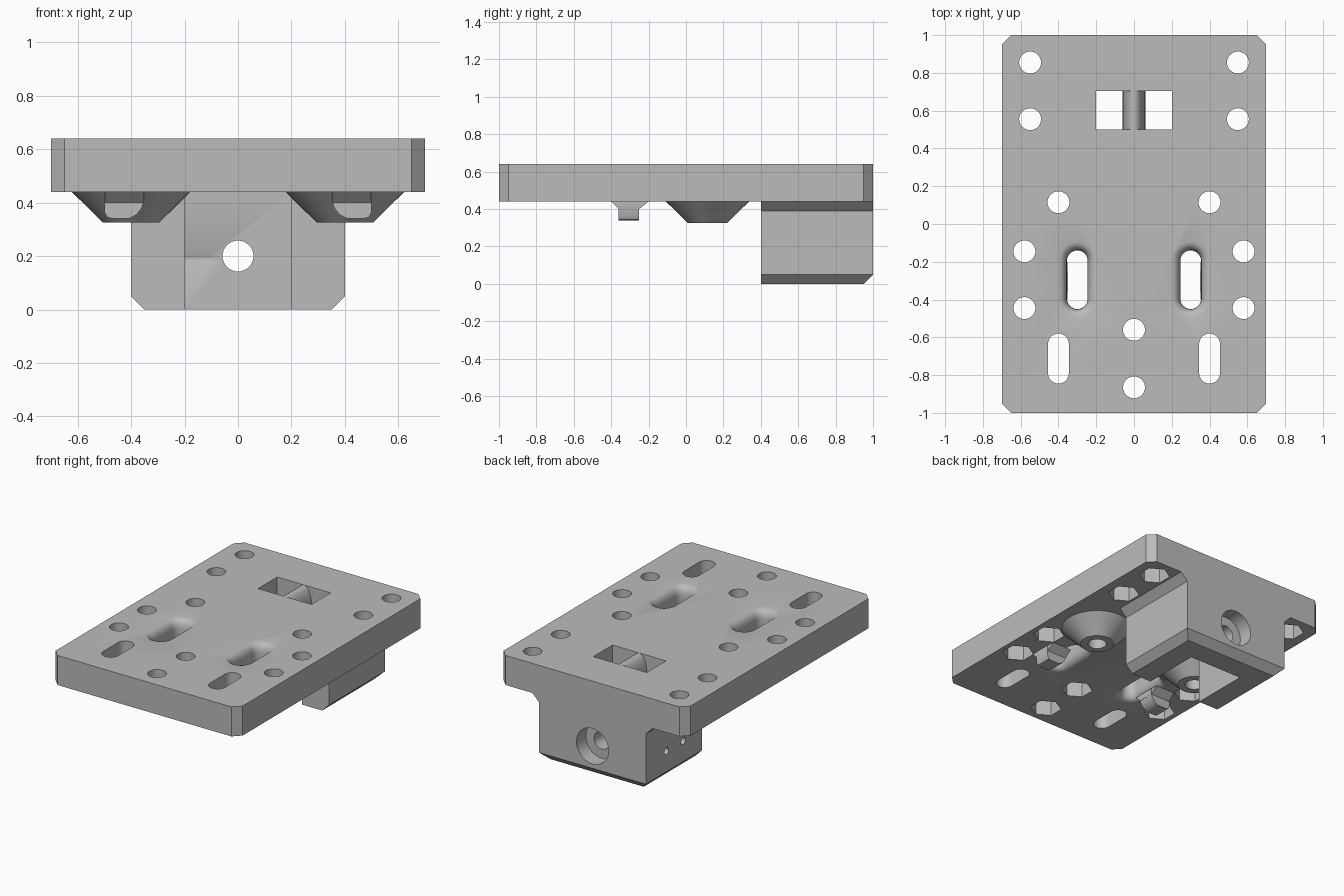
import bpy, bmesh
from math import cos, sin, pi, radians

if "Cube" in bpy.data.objects:
    bpy.data.objects.remove(bpy.data.objects["Cube"])

grey = bpy.data.materials.new("plain grey")
grey.use_nodes = True
colour = (0.5, 0.5, 0.5, 1)
grey.diffuse_color = colour
grey.node_tree.nodes["Principled BSDF"].inputs["Base Color"].default_value = colour


def loft(name, rings):
    """Solid through a list of matching point rings, capped at both ends."""
    bm = bmesh.new()
    rows = [[bm.verts.new(p) for p in ring] for ring in rings]
    n = len(rows[0])
    for low, high in zip(rows, rows[1:]):
        for i in range(n):
            j = (i + 1) % n
            bm.faces.new((low[i], low[j], high[j], high[i]))
    bm.faces.new(rows[0][::-1])
    bm.faces.new(rows[-1])
    bmesh.ops.recalc_face_normals(bm, faces=bm.faces)
    mesh = bpy.data.meshes.new(name)
    bm.to_mesh(mesh)
    bm.free()
    mesh.materials.append(grey)
    ob = bpy.data.objects.new(name, mesh)
    bpy.context.collection.objects.link(ob)
    return ob


def prism(name, outline, axis, start, end):
    place = {"x": lambda p, d: (d, p[0], p[1]),
             "y": lambda p, d: (p[0], d, p[1]),
             "z": lambda p, d: (p[0], p[1], d)}[axis]
    return loft(name, [[place(p, d) for p in outline] for d in (start, end)])


def circle(u, v, r, n=32, turn=0.0):
    return [(u + r * cos(2 * pi * i / n + turn), v + r * sin(2 * pi * i / n + turn))
            for i in range(n)]


def rect(u0, u1, v0, v1):
    return [(u0, v0), (u1, v0), (u1, v1), (u0, v1)]


def stadium(x, y0, y1, r, n=16):
    """Long hole outline running along y between y0 and y1."""
    top = [(x + r * cos(pi * i / n), y1 - r0 + r * sin(pi * i / n))
           for r0 in [SLOT_R] for i in range(n + 1)]
    low = [(x - r * cos(pi * i / n), y0 + SLOT_R - r * sin(pi * i / n))
           for i in range(n + 1)]
    return top + low


def cut(ob, cutter):
    mod = ob.modifiers.new("cut", "BOOLEAN")
    mod.operation = "DIFFERENCE"
    mod.solver = "EXACT"
    mod.object = cutter
    bpy.context.view_layer.objects.active = ob
    bpy.ops.object.modifier_apply(modifier=mod.name)
    bpy.data.objects.remove(cutter)


HOLE_R, SLOT_R = 0.058, 0.055
BASE, TOP = 0.44, 0.64
parts = []

# Main plate with clipped corners
c = 0.05
outline = [(-0.7, c - 1), (c - 0.7, -1), (0.7 - c, -1), (0.7, c - 1),
           (0.7, 1 - c), (0.7 - c, 1), (c - 0.7, 1), (-0.7, 1 - c)]
plate = prism("plate", outline, "z", BASE, TOP)
parts.append(plate)

# Bolt holes with hexagonal nut pockets underneath
bolts = [(0, -0.56), (0, -0.865)]
for s in (-1, 1):
    bolts += [(s * 0.55, 0.855), (s * 0.55, 0.555), (s * 0.58, -0.145), (s * 0.58, -0.445)]
for x, y in bolts:
    cut(plate, prism("hole", circle(x, y, HOLE_R), "z", 0.3, 0.8))
    cut(plate, prism("nut", circle(x, y, 0.098, 6, pi / 6), "z", 0.3, BASE + 0.1))

for s, side in ((-1, "right"), (1, "left")):
    # Plain adjustment slot and flared slot
    cut(plate, prism("slot", stadium(s * 0.4, -0.845, -0.58, SLOT_R), "z", 0.3, 0.8))
    levels = [(BASE - 0.01, 0.04)]
    flare = [(0.045 * (1 - sin(a)), 0.06 * (1 - cos(a)))
             for a in (0, pi / 8, pi / 4, pi * 3 / 8, pi / 2)]
    levels += [(BASE + d, o) for o, d in flare]
    levels += [(TOP - d, o) for o, d in reversed(flare)] + [(TOP + 0.01, 0.045)]
    cut(plate, loft("flared slot", [[(x, y, z) for x, y in
        stadium(s * 0.3, -0.45, -0.14, SLOT_R + o)] for z, o in levels]))

    # Conical boss with its through hole
    boss = loft(side + "_cone_boss", [[(x, y, z) for x, y in circle(s * 0.4, 0.115, r, 48)]
                                      for z, r in ((0.325, 0.105), (BASE, 0.222))])
    for ob in (plate, boss):
        cut(ob, prism("hole", circle(s * 0.4, 0.115, HOLE_R), "z", 0.2, 0.8))
    parts.append(boss)

    # Small rounded guide beside the flared slot, with a spreading foot
    nose = [(0.5, BASE), (0.5, 0.365), (0.49, 0.345), (0.47, 0.34), (0.41, 0.34),
            (0.38, 0.355), (0.36, 0.38), (0.35, 0.41), (0.35, BASE)]
    parts.append(prism(side + "_guide", [(s * x, z) for x, z in nose], "y", -0.36, -0.25))
    foot = [(-0.4, BASE), (-0.36, 0.40), (-0.25, 0.40), (-0.2, BASE)]
    parts.append(prism(side + "_guide_foot", foot, "x", s * 0.352, s * 0.498))

# Window through the plate with a rounded rib across its middle
cut(plate, prism("window", rect(-0.2, 0.2, 0.5, 0.705), "z", 0.3, 0.8))
arch = [(0.06 * cos(pi * i / 16), 0.5 + 0.14 * sin(pi * i / 16)) for i in range(17)]
rib = prism("window_rib", [(0.06, BASE)] + arch + [(-0.06, BASE)], "y", 0.5, 0.705)
parts.append(rib)

# Mounting block below the rear, bevelled at the foot and flared at the plate
half = [(0.35, 0), (0.4, 0.05), (0.4, 0.39), (0.45, BASE)]
block = prism("mounting_block", half + [(-x, z) for x, z in reversed(half)], "y", 0.4, 1)
parts.append(block)
cut(block, prism("rear bevel", [(0.9, -0.05), (1.05, -0.05), (1.05, 0.1)], "x", -1, 1))
cut(block, prism("channel", rect(-0.2, 0.2, 0.3, 0.8), "z", -0.1, 0.5))
cut(block, prism("bolt hole", circle(0, 0.2, HOLE_R), "y", 0.7, 1.1))
cut(block, prism("counterbore", circle(0, 0.2, 0.12, 40), "y", 0.9, 1.1))
for y in (0.6, 0.78):
    cut(block, prism("pin hole", circle(y, 0.19, 0.024, 20), "x", -0.5, -0.1))

# Smooth the round walls, keep the edges crisp
bpy.ops.object.select_all(action="DESELECT")
for ob in parts:
    ob.select_set(True)
bpy.context.view_layer.objects.active = plate
bpy.ops.object.shade_smooth_by_angle(angle=radians(28))
